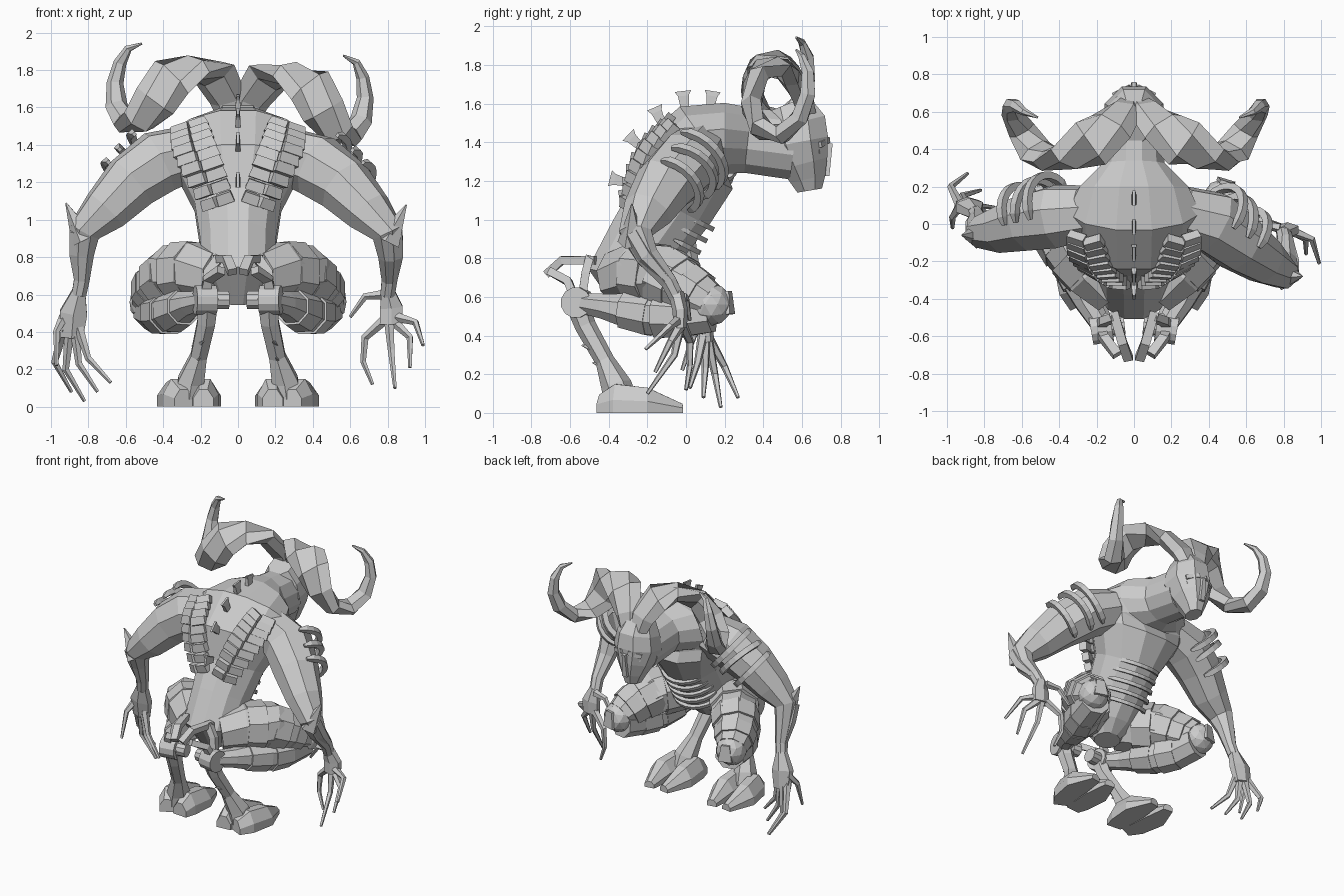
import bpy, bmesh, math
from mathutils import Vector, Matrix

cube = bpy.data.objects.get("Cube")
if cube:
    bpy.data.objects.remove(cube, do_unlink=True)

grey = bpy.data.materials.new("stone_grey")
grey.use_nodes = True
grey.diffuse_color = (.6, .6, .6, 1)
grey.node_tree.nodes["Principled BSDF"].inputs["Base Color"].default_value = grey.diffuse_color[:]
SIDES = (("left_", 1), ("right_", -1))


def finish(name, bm):
    """Turn a bmesh into a flat shaded grey object."""
    bmesh.ops.recalc_face_normals(bm, faces=bm.faces)
    mesh = bpy.data.meshes.new(name)
    bm.to_mesh(mesh)
    bm.free()
    mesh.materials.append(grey)
    obj = bpy.data.objects.new(name, mesh)
    bpy.context.collection.objects.link(obj)
    return obj


def loft(name, path, sides=8, side=1, ref=(1, 0, 0), turn=.5, floor=None):
    """Skin rings along a path of (x, y, z, radius[, second radius])."""
    bm = bmesh.new()
    spots = [Vector((p[0] * side, p[1], p[2])) for p in path]
    rings = []
    for i, (spot, p) in enumerate(zip(spots, path)):
        along = (spots[min(i + 1, len(spots) - 1)] - spots[max(i - 1, 0)]).normalized()
        across = Vector(ref) - along * along.dot(Vector(ref))
        across.normalize()
        out = along.cross(across)
        ring = []
        for k in range(sides):
            a = math.tau * (k + turn) / sides
            co = spot + across * p[3] * math.cos(a) + out * p[-1] * math.sin(a)
            if floor is not None:
                co.z = max(co.z, floor)
            ring.append(bm.verts.new(co))
        rings.append(ring)
    for low, high in zip(rings, rings[1:]):
        for k in range(sides):
            n = (k + 1) % sides
            bm.faces.new((low[k], low[n], high[n], high[k]))
    bm.faces.new(rings[0])
    bm.faces.new(rings[-1])
    return finish(name, bm)


def plate(name, spot, size, normal, along=(0, 0, 1), taper=1):
    """A block lying on a surface, its third axis following the normal."""
    n = Vector(normal).normalized()
    up = (Vector(along) - n * n.dot(Vector(along))).normalized()
    turn = Matrix((up.cross(n), up, n)).transposed().to_4x4()
    bm = bmesh.new()
    bmesh.ops.create_cube(bm, size=1)
    for v in bm.verts:
        if v.co.y > 0:
            v.co.x *= taper
    bmesh.ops.transform(bm, matrix=Matrix.Translation(spot) @ turn @ Matrix.Diagonal((*size, 1)), verts=bm.verts)
    return finish(name, bm)


def spike(name, base, tip, radius, sides=4):
    return loft(name, [(*base, radius), (*tip, .004)], sides, ref=(.3, 1, .2))


def hoop(name, centre, axis, facing, radius, sweep, tube, squash=1):
    """An open curved bar around an axis, its middle turned to the facing side."""
    ax = Vector(axis).normalized()
    u = Vector(facing) - ax * ax.dot(Vector(facing))
    u.normalize()
    v = ax.cross(u)
    path = []
    for i in range(11):
        a = sweep * (i / 10 - .5)
        co = Vector(centre) + (u * math.cos(a) * squash + v * math.sin(a)) * radius
        path.append((*co, tube * (1 if 0 < i < 10 else .5)))
    return loft(name, path, 4, ref=ax)


def between(path, t):
    """Point on a polyline at t from 0 to 1, all columns blended."""
    f = t * (len(path) - 1)
    i = min(int(f), len(path) - 2)
    return [a + (b - a) * (f - i) for a, b in zip(path[i], path[i + 1])]


# Torso and neck, bent forward from the pelvis
loft("torso", [(0, -.29, .56, .1, .08), (0, -.32, .7, .2, .2), (0, -.21, .88, .21, .21),
               (0, -.08, 1.07, .24, .23), (0, 0, 1.28, .35, .28), (0, .09, 1.41, .37, .22),
               (0, .2, 1.42, .3, .19), (0, .32, 1.41, .17, .175), (0, .56, 1.38, .15, .18)], 12)

# Head: a hooded skull narrowing to a blunt chin
loft("head", [(0, .64, 1.15, .055, .07), (0, .63, 1.21, .085, .1), (0, .61, 1.29, .13, .135),
              (0, .58, 1.4, .17, .17), (0, .57, 1.5, .15, .165), (0, .53, 1.6, .09, .12)], 8)
plate("nose_ridge", (0, .735, 1.31), (.04, .17, .03), (0, 1, -.1), taper=.6)
for label, s in SIDES:
    plate(label + "brow", (.065 * s, .71, 1.4), (.1, .03, .03), (.5 * s, 1, 0), (.3 * s, 0, 1))
    plate(label + "eye", (.07 * s, .695, 1.36), (.06, .02, .02), (.5 * s, 1, 0), (.3 * s, 0, 1))

# Horns: broad ribbons curling out, down and up again, on a slightly tilted head
horn = [(.03, .64, 1.5, .06, .05), (.06, .6, 1.64, .1, .06), (.14, .52, 1.77, .13, .06),
        (.25, .43, 1.8, .14, .06), (.37, .36, 1.74, .13, .06), (.45, .34, 1.61, .12, .06),
        (.53, .39, 1.5, .1, .06), (.6, .5, 1.48, .075, .055), (.655, .59, 1.57, .06, .05),
        (.67, .63, 1.69, .045, .045), (.65, .63, 1.8, .035, .035), (.61, .6, 1.88, .022, .02),
        (.54, .57, 1.91, .006)]
tilt = Matrix.Translation((0, 0, 1.5)) @ Matrix.Rotation(.06, 4, "Y") @ Matrix.Translation((0, 0, -1.5))
for label, s in SIDES:
    loft(label + "horn", horn, 6, s, turn=0).data.transform(tilt)

# Flared plates along the spine
spine = [(0, -.34, 1.2), (0, -.26, 1.4), (0, -.14, 1.53), (0, -.01, 1.61), (0, .13, 1.61)]
for i, spot in enumerate(spine):
    out = Vector((0, spot[1] - .05, spot[2] - 1.1)).normalized()
    foot = Vector(spot) - out * .03
    tip = foot + out * .06
    loft(f"spine_plate_{i}", [(*foot, .02, .03), (*tip, .016, .04), (*(tip + out * .025), .01, .06)], 4)

# Segmented rib bands on both sides of the back
band_path = [(.26, -.1, 1.49), (.24, -.2, 1.4), (.185, -.275, 1.27), (.11, -.32, 1.1)]
for label, s in SIDES:
    for i in range(9):
        t = i / 8
        x, y, z = between(band_path, t)
        lean = (.35 * s, 0, 1)
        wide = .12 + .1 * math.sin(math.pi * (.25 + .6 * t))
        # Two angled halves make each band arch over the back
        for half, d in (("inner", -1), ("outer", 1)):
            normal = ((.3 + .3 * d) * s, -1, .8 - t)
            spot = (x * s + d * s * wide * .24, y + .02 * (d > 0), z - .015 * d)
            plate(f"{label}{half}_back_band_{i}", spot, (wide * .55, .058, .05), normal, lean, .9)

# Ribs across the belly
for i in range(5):
    z = .8 + .06 * i
    hoop(f"belly_rib_{i}", (0, -.18 + .035 * i, z), (0, .5, 1), (0, 1, 0), .19, 2.6, .018, 1.02)

# Arms, each in its own pose
arms = {
    "left_": [(.25, .06, 1.35, .15), (.42, .01, 1.29, .175), (.57, -.11, 1.18, .16), (.7, -.2, 1.04, .13),
              (.8, -.26, .93, .09), (.81, -.2, .81, .065), (.81, -.09, .68, .045), (.8, -.05, .6, .042)],
    "right_": [(-.25, .06, 1.36, .15), (-.42, .04, 1.31, .175), (-.57, .01, 1.2, .16), (-.71, -.03, 1.05, .13),
               (-.82, -.04, .94, .09), (-.83, 0, .82, .065), (-.835, .04, .68, .045), (-.85, .06, .6, .042)]}
palms = {"left_": [(.8, -.05, .62, .04), (.82, -.03, .53, .07, .04), (.82, -.03, .44, .07, .035)],
         "right_": [(-.85, .06, .62, .04), (-.88, .09, .5, .085, .05), (-.89, .11, .37, .07, .035)]}
fingers = {
    "left_": [[(.78, -.02, .6), (.68, 0, .59), (.6, .02, .48)],
              [(.78, -.02, .46), (.68, .02, .37), (.67, .02, .24), (.72, 0, .12)],
              [(.81, -.03, .45), (.82, -.06, .3), (.84, -.2, .1)],
              [(.84, -.03, .45), (.92, -.08, .37), (.92, -.16, .21)],
              [(.85, -.04, .48), (.95, -.08, .45), (.99, -.21, .33)]],
    "right_": [[(-.93, .1, .42), (-.98, .2, .24), (-.89, .27, .08)],
               [(-.9, .11, .4), (-.92, .15, .2), (-.82, .18, .03)],
               [(-.87, .1, .4), (-.85, .1, .23), (-.75, .09, .08)],
               [(-.85, .09, .42), (-.8, .06, .26), (-.68, .02, .13)],
               [(-.93, .1, .48), (-.97, .04, .4), (-.97, -.02, .22)]]}
for label, s in SIDES:
    arm = arms[label]
    loft(label + "arm", arm, 8, ref=(0, 1, .2))
    loft(label + "palm", palms[label], 6)
    for i, joints in enumerate(fingers[label]):
        last = len(joints) - 1
        loft(f"{label}finger_{i}", [(*p, .028 - .018 * k / last) for k, p in enumerate(joints)], 5, ref=(.2, 1, .1))
    # Elbow fin and forearm guard
    elbow, fore, wrist = (Vector(p[:3]) for p in arm[4:7])
    spike(label + "elbow_fin", elbow - Vector((0, .02, .05)), elbow + Vector((.1 * s, -.02, .15)), .075, 5)
    loft(label + "forearm_guard", [(*(elbow + Vector((.02 * s, -.02, 0))), .07, .05),
                                   (*(fore + Vector((.02 * s, -.01, 0))), .06, .05),
                                   (*(wrist + Vector((.02 * s, 0, 0))), .025)], 6)
    # Open hoops round the upper arm
    upper = Vector(arm[1][:3])
    way = Vector(arm[3][:3]) - upper
    for i in range(3):
        c = upper + way * (.1 + .26 * i) + Vector((0, .05, .04))
        hoop(f"{label}arm_hoop_{i}", c, way + Vector((0, .08 * (i % 2), 0)), (.3 * s, 1, .4), .18 - .01 * i, 2.9, .027)

# Folded legs
thigh = [(.1, -.36, .7, .14), (.22, -.25, .72, .17), (.35, -.1, .7, .17), (.44, .03, .62, .14), (.47, .12, .57, .11)]
shin = [(.46, .13, .52, .11), (.42, -.02, .5, .115), (.34, -.2, .51, .115), (.25, -.42, .55, .07), (.17, -.55, .57, .055)]
hock = [(.16, -.57, .59, .065), (.17, -.52, .45, .055), (.21, -.42, .27, .05), (.25, -.36, .14, .08), (.26, -.34, .06, .09)]
spur_bars = [[(.18, -.57, .58), (.16, -.61, .68), (.09, -.7, .73)],
             [(.18, -.54, .58), (.16, -.52, .72), (.1, -.5, .8)],
             [(.03, -.72, .72), (.06, -.64, .79), (.11, -.47, .79)]]
for label, s in SIDES:
    loft(label + "thigh", thigh, 8, s)
    loft(label + "shin", shin, 8, s)
    loft(label + "hock", hock, 6, s)
    # Overlapping armour on thigh and shin
    for part, path, count in (("thigh", thigh, 3), ("shin", shin, 2)):
        for i in range(count):
            a, b = between(path, .25 + .22 * i), between(path, .42 + .22 * i)
            a[3] += .004
            b[3] += .012
            loft(f"{label}{part}_armour_{i}", [a, b], 8, s)
    # Knee dome
    bm = bmesh.new()
    bmesh.ops.create_icosphere(bm, subdivisions=2, radius=.11)
    bmesh.ops.transform(bm, matrix=Matrix.Translation((.475 * s, .13, .56)), verts=bm.verts)
    finish(label + "kneecap", bm)
    plate(label + "knee_plate", (.49 * s, .225, .57), (.1, .12, .02), (.3 * s, 1, .1), taper=.6)
    # Hock joint and spur
    loft(label + "hock_joint", [(.12, -.55, .57, .08), (.23, -.57, .57, .08)], 12, s, ref=(0, 0, 1))
    loft(label + "joint_pin", [(.05, -.54, .57, .05), (.14, -.55, .57, .05)], 10, s, ref=(0, 0, 1))
    for i, bar in enumerate(spur_bars):
        loft(f"{label}spur_bar_{i}", [(*p, .035, .03) for p in bar], 4, s)
    # Heel thorns
    for i, z in enumerate((.23, .32)):
        y = -.24 - z * .62
        spike(f"{label}heel_thorn_{i}", ((.27 - .15 * z) * s, y, z), ((.25 - .2 * z) * s, y - .1, z + .03), .03)
    # Cloven hoof, narrow at the heel
    for toe, x in (("inner", .175), ("outer", .35)):
        loft(f"{label}{toe}_hoof", [(x * .6 + .08, -.44, .01, .06, .09), (x * .85 + .03, -.36, .01, .08, .15),
                                    (x, -.2, .01, .09, .13), (x * .7 + .08, -.02, .01, .04, .04)], 8, s, floor=0)
